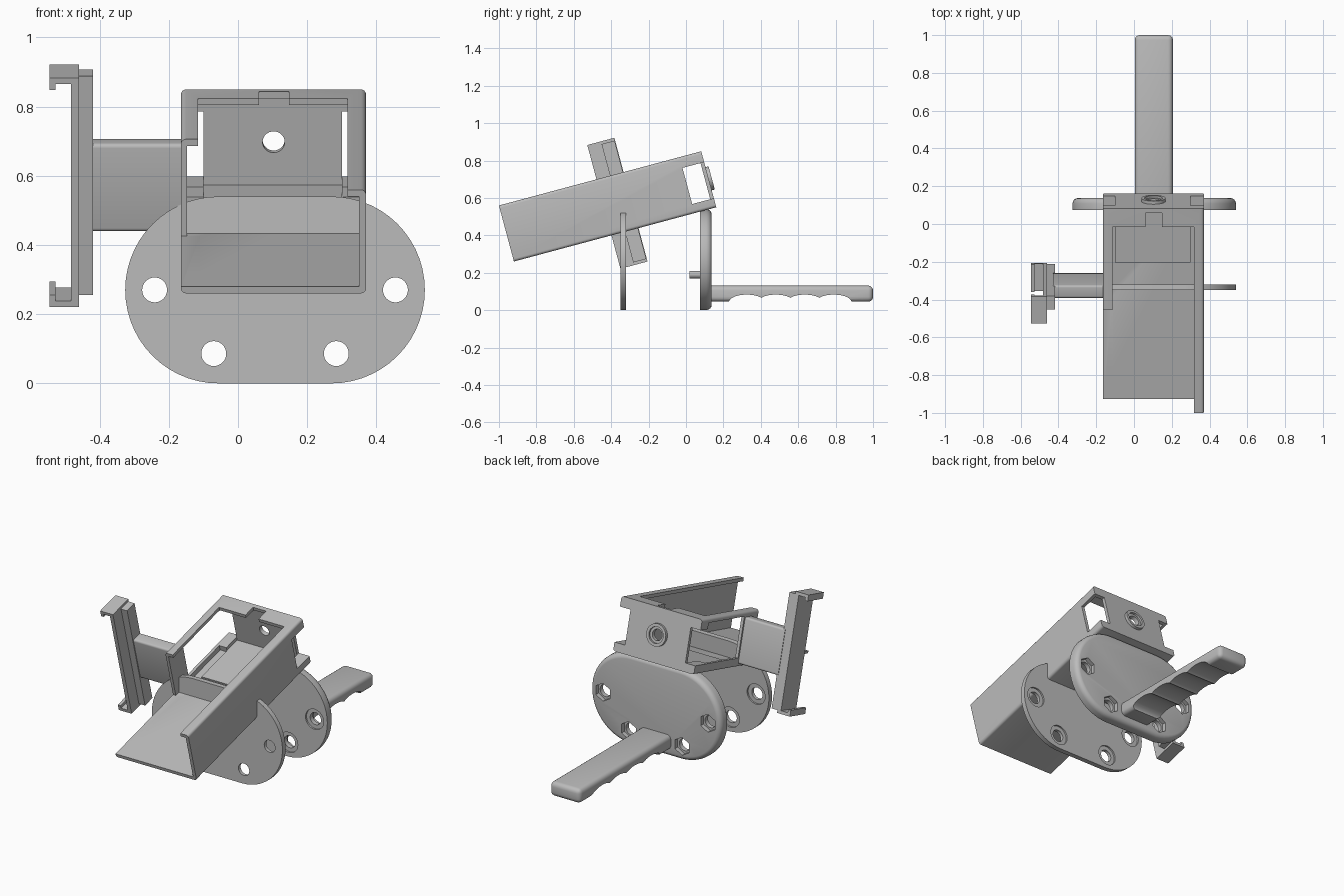
import bpy, bmesh, math
from mathutils import Matrix, Vector

old = bpy.data.objects.get("Cube")
if old:
    bpy.data.objects.remove(old, do_unlink=True)

grey = bpy.data.materials.new("light_grey")
grey.use_nodes = True
grey.diffuse_color = (0.5, 0.5, 0.5, 1)
grey.node_tree.nodes["Principled BSDF"].inputs["Base Color"].default_value = (0.5, 0.5, 0.5, 1)

# Tray frame: x across, second axis along the sloping floor, third axis off the floor
TILT = Matrix.Translation((0, -0.92, 0.26)) @ Matrix.Rotation(math.radians(15), 4, 'X')
FLAT = Matrix.Identity(4)
MID = 0.107


def finish(name, bm, frame=FLAT):
    bmesh.ops.recalc_face_normals(bm, faces=bm.faces)
    mesh = bpy.data.meshes.new(name)
    bm.to_mesh(mesh)
    bm.free()
    mesh.transform(frame)
    mesh.materials.append(grey)
    obj = bpy.data.objects.new(name, mesh)
    bpy.context.collection.objects.link(obj)
    return obj


def box(name, x, y, z, frame=FLAT, bevel=0, axis=None):
    """Box from three ranges; bevels all edges, or only those along one axis."""
    bm = bmesh.new()
    bmesh.ops.create_cube(bm, size=1)
    for v in bm.verts:
        v.co = Vector([(r[0] + r[1]) / 2 + c * (r[1] - r[0]) for r, c in zip((x, y, z), v.co)])
    if bevel:
        edges = [e for e in bm.edges if axis is None
                 or abs((e.verts[0].co - e.verts[1].co).normalized()[axis]) > 0.9]
        bmesh.ops.bevel(bm, geom=edges, offset=bevel, segments=4, profile=0.5, affect='EDGES')
    return finish(name, bm, frame)


def rod(name, x, z, y, radius, sides=32, frame=FLAT):
    """Cylinder lying along the second axis."""
    bm = bmesh.new()
    bmesh.ops.create_cone(bm, cap_ends=True, segments=sides, radius1=radius, radius2=radius,
                          depth=y[1] - y[0],
                          matrix=Matrix.Translation((x, sum(y) / 2, z)) @ Matrix.Rotation(math.pi / 2, 4, 'X'))
    return finish(name, bm, frame)


def stadium(name, profile, radius=0.27, half=0.163, steps=28):
    """Long round-ended plate lofted through (inset, y) pairs."""
    bm = bmesh.new()
    rings = []
    for inset, y in profile:
        ring = []
        for side in (1, -1):
            for i in range(steps + 1):
                a = -math.pi / 2 + math.pi * i / steps
                r = radius - inset
                ring.append(bm.verts.new((MID + side * (half + r * math.cos(a)), y,
                                          radius + side * r * math.sin(a))))
        rings.append(ring)
    for a, b in zip(rings, rings[1:]):
        for i in range(len(a)):
            j = (i + 1) % len(a)
            bm.faces.new((a[i], a[j], b[j], b[i]))
    bm.faces.new(rings[0])
    bm.faces.new(rings[-1])
    return finish(name, bm)


def cut(obj, cutters):
    bpy.context.view_layer.objects.active = obj
    for c in cutters:
        c.hide_render = True
        mod = obj.modifiers.new("cut", 'BOOLEAN')
        mod.operation = 'DIFFERENCE'
        mod.solver = 'EXACT'
        mod.object = c
        bpy.ops.object.modifier_apply(modifier=mod.name)
        bpy.data.objects.remove(c, do_unlink=True)


def slot(x, y, z):
    return box("cutter", x, y, z, TILT)


# Tray: rounded shell opened at the top, front and right side
tray = box("tray", (-0.165, 0.37), (0, 1.12), (0, 0.31), TILT, 0.015, 1)
cut(tray, [
    slot((-0.147, 0.35), (-0.1, 1.1), (0.02, 0.29)),
    slot((-0.115, 0.317), (-0.1, 1.02), (0.2, 0.4)),
    slot((-0.2, -0.11), (-0.1, 0.565), (0.02, 0.4)),
    slot((-0.2, -0.13), (0.7, 1.05), (0.05, 0.285)),
    slot((-0.2, -0.1), (1.0, 1.2), (0.05, 0.25)),
    slot((0.3, 0.4), (1.0, 1.2), (0.05, 0.25)),
    slot((0.06, 0.147), (1.0, 1.095), (0.25, 0.4)),
])

# Ring boss and hole on the rear wall
boss = rod("rear_boss", 0.103, 0.158, (1.11, 1.137), 0.064, frame=TILT)
cut(boss, [rod("cutter", 0.103, 0.158, (1.125, 1.2), 0.047, frame=TILT),
           rod("cutter", 0.103, 0.158, (1.0, 1.2), 0.032, frame=TILT)])
cut(tray, [rod("cutter", 0.103, 0.158, (1.0, 1.2), 0.032, frame=TILT)])

# Small ledges at the foot of the rear corners and a raised floor panel
for side, x in (("right", (-0.147, -0.1)), ("left", (0.3, 0.35))):
    box(side + "_corner_ledge", x, (1.0, 1.1), (0.015, 0.05), TILT)
box("floor_panel", (-0.1, 0.3), (0.75, 1.1), (0.015, 0.03), TILT)

# Side arm and clip rail
box("side_arm", (-0.43, -0.155), (0.62, 0.69), (0.017, 0.28), TILT, 0.012, 0)
box("clip_rail_back", (-0.462, -0.419), (0.615, 0.687), (-0.17, 0.485), TILT)
box("clip_rail_face", (-0.483, -0.46), (0.54, 0.69), (-0.185, 0.5), TILT)
for name, edge, sign in (("upper", 0.5, -1), ("lower", -0.185, 1)):
    box(name + "_hook", (-0.545, -0.475), (0.54, 0.69),
        sorted((edge, edge + sign * 0.018)), TILT)
    box(name + "_hook_lip", (-0.545, -0.527), (0.54, 0.69),
        sorted((edge, edge + sign * 0.036)), TILT)

# Two round-ended mounting plates with four bolt holes each
HOLES = [(MID + s * dx, z) for s in (-1, 1) for dx, z in ((0.348, 0.27), (0.177, 0.086))]
front_plate = stadium("front_plate", [(0, -0.35), (0, -0.32)])
rear_plate = stadium("rear_plate", [(0, 0.075), (0, 0.108), (0.003, 0.12),
                                    (0.009, 0.129), (0.018, 0.135), (0.026, 0.137)])
for x, z in HOLES:
    cut(front_plate, [rod("cutter", x, z, (-0.33, -0.2), 0.06),
                      rod("cutter", x, z, (-0.5, -0.2), 0.036)])
    cut(rear_plate, [rod("cutter", x, z, (0, 0.085), 0.06),
                     rod("cutter", x, z, (0.112, 0.3), 0.054, 6),
                     rod("cutter", x, z, (0, 0.3), 0.036)])
rod("locating_pin", MID, 0.19, (0.02, 0.08), 0.02)

# Handle with finger grooves underneath
handle = box("handle", (0.004, 0.206), (0.1, 1.0), (0.045, 0.131), FLAT, 0.026)
grooves = []
for i in range(4):
    bm = bmesh.new()
    place = (Matrix.Translation((MID, 0.325 + 0.155 * i, 0.043)) @ Matrix.Diagonal((1, 0.095, 0.04, 1))
             @ Matrix.Rotation(math.pi / 2, 4, 'Y'))
    bmesh.ops.create_cone(bm, cap_ends=True, segments=48, radius1=1, radius2=1, depth=0.4, matrix=place)
    grooves.append(finish("cutter", bm))
cut(handle, grooves)

# Smooth rounded surfaces, keep hard edges
for obj in bpy.context.collection.objects:
    if obj.type == 'MESH' and grey.name in obj.data.materials:
        bpy.ops.object.select_all(action='DESELECT')
        obj.select_set(True)
        bpy.context.view_layer.objects.active = obj
        bpy.ops.object.shade_smooth_by_angle(angle=math.radians(30))
